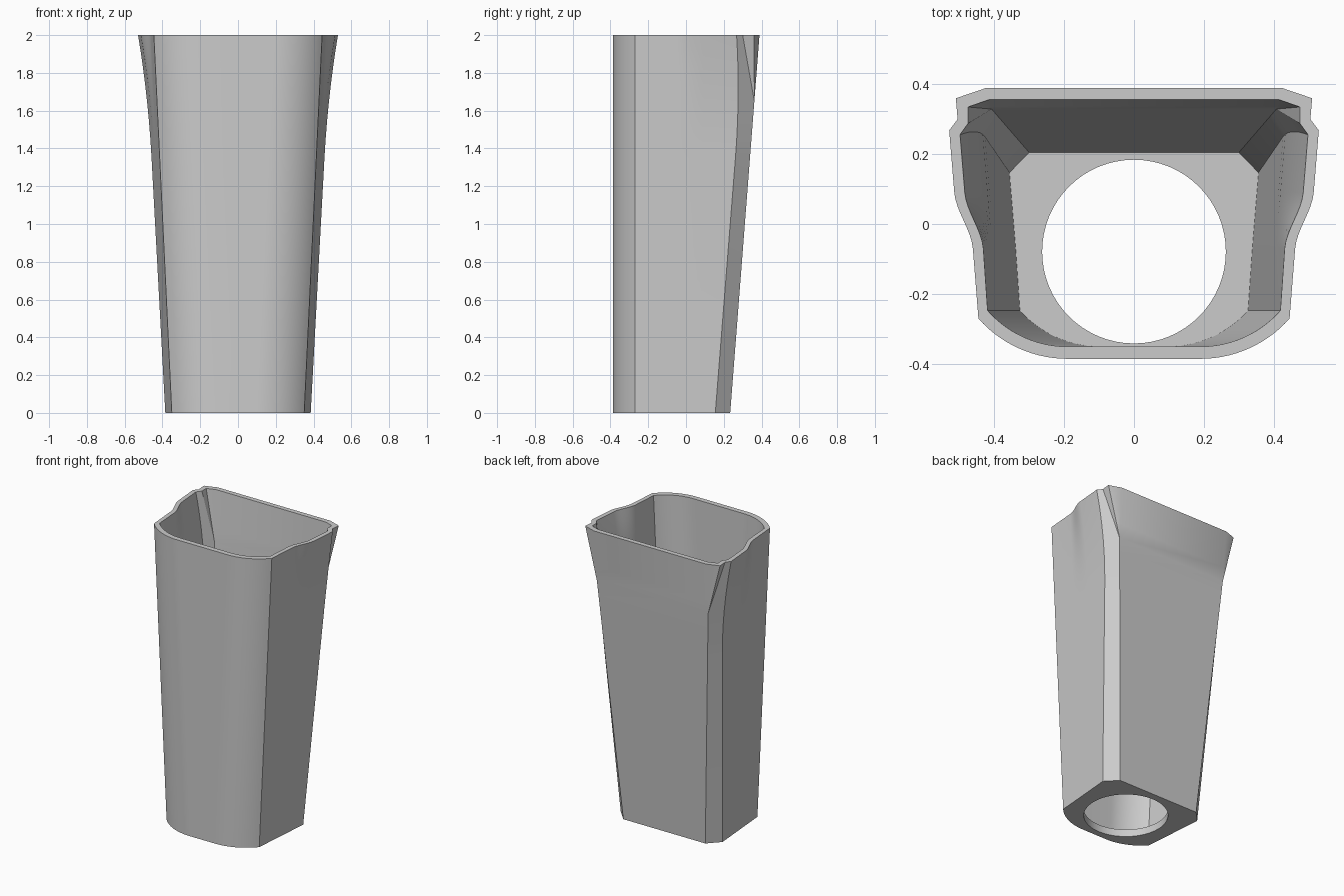
import bpy
import bmesh
import math

if "Cube" in bpy.data.objects:
    bpy.data.objects.remove(bpy.data.objects["Cube"], do_unlink=True)

FLOOR = 0.05
FLARE_START, SPLIT, TOP = 1.35, 1.65, 2.0
LEVELS = [FLARE_START, 1.45, 1.55, SPLIT, 1.75, 1.84, 1.92, TOP]


def smooth(t):
    t = max(0.0, min(1.0, t))
    return t * t * (3 - 2 * t)


def section(z, inner):
    """Closed cross-section of the shell at height z; inner gives the cavity."""
    wall = 0.03 * inner
    draft = 0.0475 * z
    flare = max(0.0, z - FLARE_START)
    bulge = 0.04 * (flare / (TOP - FLARE_START)) ** 2

    # rounded front corner
    radius, sweep, count = 0.341, math.radians(48.5), 14
    r = radius - 0.035 * inner
    half = []
    for i in range(count + 1):
        a = sweep * i / count
        half.append((0.095 + draft + r * math.sin(a),
                     -0.386 + radius - r * math.cos(a)))

    # tapering side wall, swelling outward towards the back near the rim
    y_chamfer = 0.155 + 0.079 * z - 0.107 * flare ** 2 - 0.012 * inner
    ys = [-0.07 + 0.16 * i / 8 for i in range(9)] + [y_chamfer]
    for y in ys:
        x = 0.35 + draft + 0.082 * (y + 0.27) - wall
        half.append((x + bulge * smooth((y + 0.07) / 0.16), y))

    # back chamfer edge, opening into a small notch near the rim
    zs = min(z, SPLIT)
    split = (0.31 + 0.067 * zs - 0.013 * inner,
             0.234 + 0.0775 * zs - 0.033 * inner)
    t = max(0.0, (z - SPLIT) / (TOP - SPLIT))
    rim = [(0.505 - wall, 0.30 - 0.012 * inner),
           (0.51 - 0.035 * inner, 0.36 - 0.025 * inner),
           (0.425 - 0.01 * inner, 0.389 - 0.033 * inner)]
    for p in rim:
        half.append(tuple(s + (q - s) * t for s, q in zip(split, p)))
    return half + [(-x, y) for x, y in reversed(half)]


def bridge(bm, a, b):
    n = len(a)
    for i in range(n):
        j = (i + 1) % n
        bm.faces.new((a[i], a[j], b[j], b[i]))


def circle(bm, z, n=64):
    return [bm.verts.new((0.263 * math.cos(2 * math.pi * i / n),
                          -0.079 + 0.263 * math.sin(2 * math.pi * i / n), z))
            for i in range(n)]


bm = bmesh.new()

# outer wall, rim and cavity wall
outer = [[bm.verts.new((x, y, z)) for x, y in section(z, 0)]
         for z in [0.0] + LEVELS]
cavity = [[bm.verts.new((x, y, z)) for x, y in section(z, 1)]
          for z in [FLOOR] + LEVELS]
loops = outer + cavity[::-1]
for a, b in zip(loops, loops[1:]):
    bridge(bm, a, b)

# round hole through the floor
bridge(bm, circle(bm, 0.0), circle(bm, FLOOR))
bmesh.ops.remove_doubles(bm, verts=bm.verts[:], dist=0.0005)

# underside and floor around the hole
for z in (0.0, FLOOR):
    edges = [e for e in bm.edges if e.is_boundary
             and all(abs(v.co.z - z) < 0.001 for v in e.verts)]
    bmesh.ops.triangle_fill(bm, edges=edges, use_beauty=True, use_dissolve=False)
bmesh.ops.recalc_face_normals(bm, faces=bm.faces[:])

mesh = bpy.data.meshes.new("tapered_sleeve")
bm.to_mesh(mesh)
bm.free()
sleeve = bpy.data.objects.new("tapered_sleeve", mesh)
bpy.context.scene.collection.objects.link(sleeve)

# single grey material
grey = bpy.data.materials.new("light_grey")
grey.use_nodes = True
colour = (0.6, 0.6, 0.6, 1.0)
grey.diffuse_color = colour
grey.node_tree.nodes["Principled BSDF"].inputs["Base Color"].default_value = colour
mesh.materials.append(grey)

bpy.context.view_layer.objects.active = sleeve
sleeve.select_set(True)
bpy.ops.object.shade_smooth_by_angle(angle=math.radians(20))
